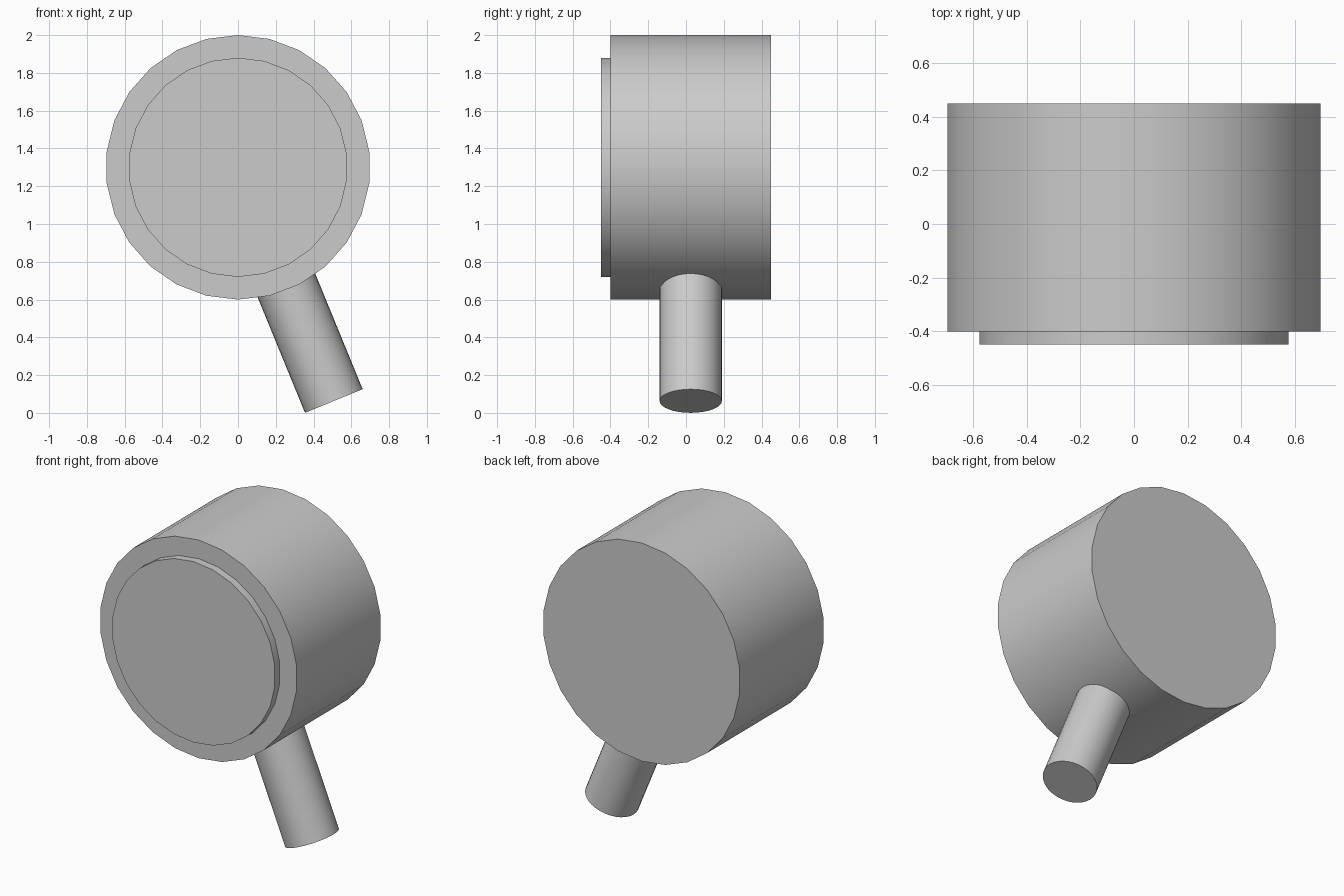
import bpy
import math
from mathutils import Vector

cube = bpy.data.objects.get("Cube")
if cube:
    bpy.data.objects.remove(cube, do_unlink=True)

# Single grey material
grey = bpy.data.materials.new("plain grey")
grey.use_nodes = True
colour = (0.6, 0.6, 0.6, 1)
grey.diffuse_color = colour
grey.node_tree.nodes["Principled BSDF"].inputs["Base Color"].default_value = colour


def rod(name, start, end, radius, sides):
    """Smooth-sided cylinder running between two points."""
    start, end = Vector(start), Vector(end)
    axis = end - start
    bpy.ops.mesh.primitive_cylinder_add(
        vertices=sides, radius=radius, depth=axis.length, location=(start + end) / 2)
    part = bpy.context.object
    part.name = name
    part.rotation_euler = axis.to_track_quat("Z", "Y").to_euler()
    part.data.materials.append(grey)
    bpy.ops.object.shade_smooth_by_angle(angle=math.radians(35))
    return part


centre_z = 1.3

# Drum body and the raised disc on its front
rod("drum_body", (0, 0.45, centre_z), (0, -0.4, centre_z), 0.7, 26)
rod("front_disc", (0, -0.39, centre_z), (0, -0.45, centre_z), 0.58, 26)

# Handle leaving the drum radially, leaning to the model's left
lean = math.radians(22.3)


def along_handle(distance):
    return (math.sin(lean) * distance, 0.025, centre_z - math.cos(lean) * distance)


rod("handle", along_handle(0.6), along_handle(1.337), 0.165, 32)
